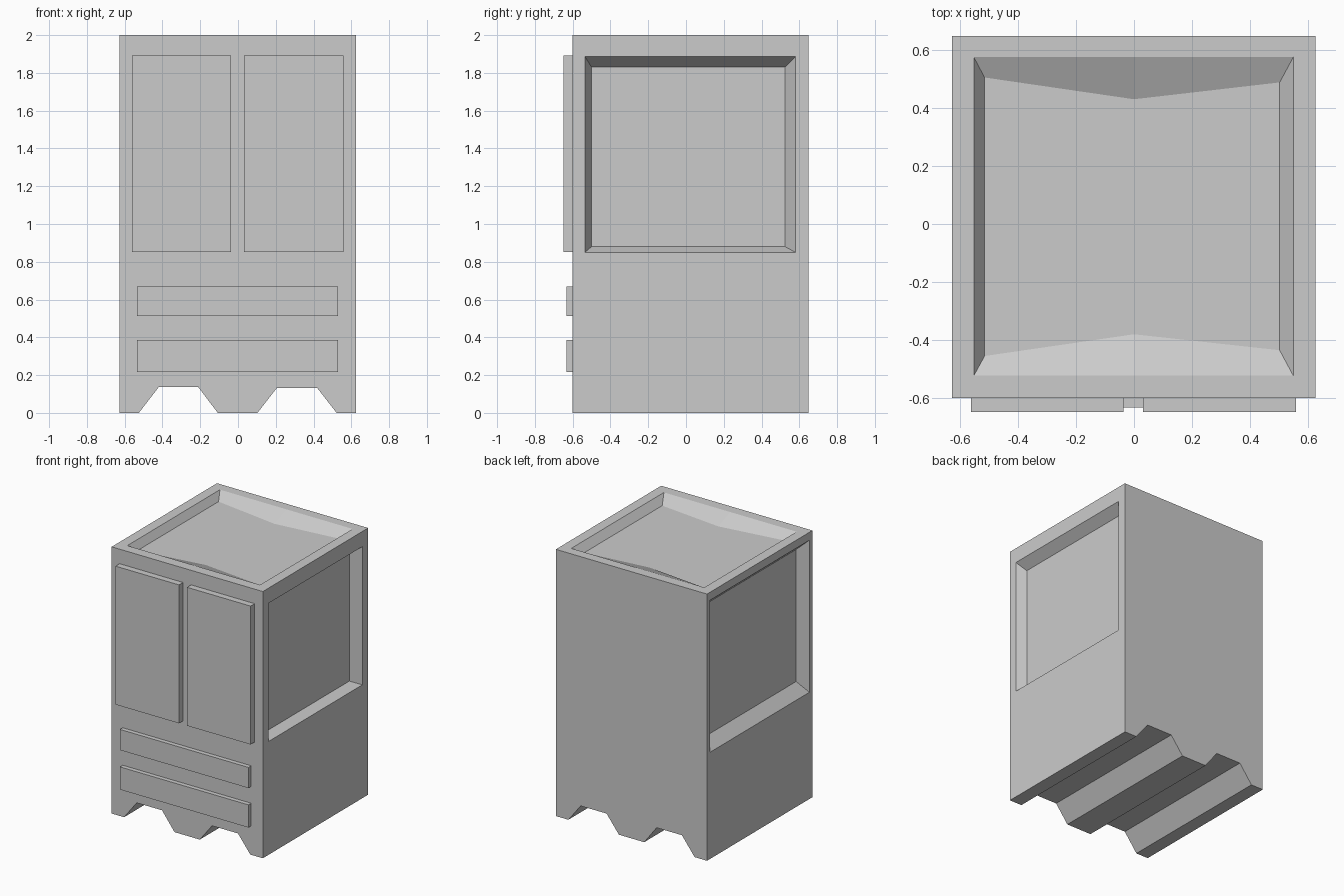
import bpy, bmesh
from mathutils import Vector

if "Cube" in bpy.data.objects:
    bpy.data.objects.remove(bpy.data.objects["Cube"])


def loft(name, rings):
    """Closed solid skinned through rings of equal point count."""
    bm = bmesh.new()
    loops = [[bm.verts.new(p) for p in ring] for ring in rings]
    n = len(loops[0])
    for a, b in zip(loops, loops[1:]):
        for i in range(n):
            j = (i + 1) % n
            bm.faces.new((a[i], a[j], b[j], b[i]))
    bm.faces.new(loops[0])
    bm.faces.new(loops[-1])
    bmesh.ops.recalc_face_normals(bm, faces=bm.faces)
    me = bpy.data.meshes.new(name)
    bm.to_mesh(me)
    bm.free()
    ob = bpy.data.objects.new(name, me)
    bpy.context.collection.objects.link(ob)
    return ob


def box(name, x0, x1, y0, y1, z0, z1):
    ring = [(x0, z0), (x1, z0), (x1, z1), (x0, z1)]
    return loft(name, [[(x, y, z) for x, z in ring] for y in (y0, y1)])


def carve(body, floor, rim, out):
    """Cut a tapered recess; the cutter continues straight past the rim."""
    past = [Vector(p) + Vector(out) * 0.1 for p in rim]
    cutter = loft("recess_cutter", [floor, rim, past])
    cutter.hide_render = True
    mod = body.modifiers.new("recess", "BOOLEAN")
    mod.operation = "DIFFERENCE"
    mod.solver = "EXACT"
    mod.object = cutter
    bpy.context.view_layer.objects.active = body
    bpy.ops.object.modifier_apply(modifier=mod.name)
    bpy.data.objects.remove(cutter)


def side_rect(x, y0, y1, z0, z1):
    return [(x, y0, z0), (x, y1, z0), (x, y1, z1), (x, y0, z1)]


# Cabinet body: front profile with notched feet, run through the full depth
L, R, F, B = -0.628, 0.626, -0.60, 0.648
profile = [(L, 0), (-0.525, 0), (-0.42, 0.136), (-0.21, 0.136), (-0.107, 0),
           (0.103, 0), (0.205, 0.131), (0.42, 0.131), (0.522, 0), (R, 0),
           (R, 2), (L, 2)]
body = loft("cabinet_body", [[(x, y, z) for x, z in profile] for y in (F, B)])

# Side panel recesses
carve(body, side_rect(R - 0.07, -0.50, 0.525, 0.88, 1.83),
      side_rect(R, -0.535, 0.58, 0.85, 1.886), (1, 0, 0))
carve(body, side_rect(L + 0.075, -0.515, 0.555, 0.88, 1.87),
      side_rect(L, -0.565, 0.61, 0.80, 1.94), (-1, 0, 0))

# Top recess: rectangular rim, six-sided floor
rim = [(-0.552, -0.523), (0, -0.523), (0.549, -0.523),
       (0.549, 0.575), (0, 0.575), (-0.552, 0.575)]
floor = [(-0.515, -0.455), (0, -0.38), (0.502, -0.435),
         (0.502, 0.488), (0, 0.43), (-0.515, 0.505)]
carve(body, [(x, y, 1.947) for x, y in floor], [(x, y, 2) for x, y in rim], (0, 0, 1))

# Doors
for side, x0, x1 in (("left", -0.562, -0.036), ("right", 0.031, 0.558)):
    box(side + "_door", x0, x1, -0.648, F, 0.853, 1.891)

# Drawer fronts
for level, z0, z1 in (("upper", 0.513, 0.668), ("lower", 0.217, 0.387)):
    box(level + "_drawer", -0.536, 0.53, -0.633, F, z0, z1)
